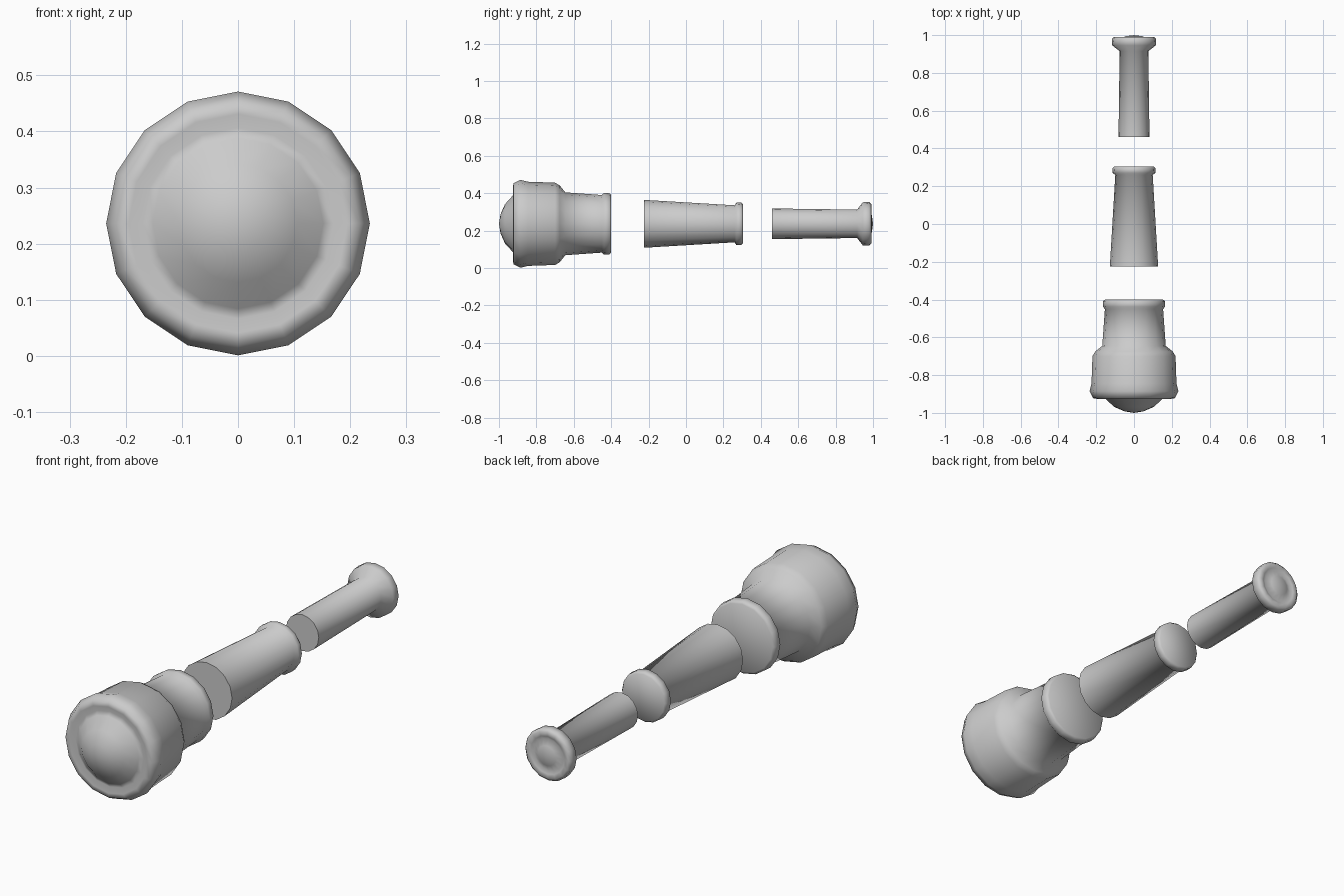
import bpy, bmesh, math

if "Cube" in bpy.data.objects:
    bpy.data.objects.remove(bpy.data.objects["Cube"])

SIDES = 16
AXIS_Z = 0.236


def lathe(name, profile):
    """Spin a (y, radius) profile round the long axis; zero radius closes an end."""
    bm = bmesh.new()
    rings = []
    for y, r in profile:
        if r == 0:
            rings.append([bm.verts.new((0, y, 0))])
        else:
            rings.append([bm.verts.new((r * math.sin(i * math.tau / SIDES), y,
                                        r * math.cos(i * math.tau / SIDES)))
                          for i in range(SIDES)])
    for a, b in zip(rings, rings[1:]):
        for i in range(SIDES):
            j = (i + 1) % SIDES
            if len(a) == 1:
                bm.faces.new((a[0], b[i], b[j]))
            elif len(b) == 1:
                bm.faces.new((a[i], b[0], a[j]))
            else:
                bm.faces.new((a[i], b[i], b[j], a[j]))
    # flat caps on blunt ends
    for ring in (rings[0], rings[-1]):
        if len(ring) > 1:
            bm.faces.new(ring)
    bmesh.ops.recalc_face_normals(bm, faces=bm.faces)
    me = bpy.data.meshes.new(name)
    bm.to_mesh(me)
    bm.free()
    ob = bpy.data.objects.new(name, me)
    ob.location.z = AXIS_Z
    bpy.context.collection.objects.link(ob)
    bpy.ops.object.select_all(action='DESELECT')
    ob.select_set(True)
    bpy.context.view_layer.objects.active = ob
    bpy.ops.object.shade_smooth_by_angle(angle=math.radians(65))
    return ob


# wide front barrel with domed lens, rim, shoulder and rear collar
lathe("front_barrel", [
    (-1.0, 0), (-0.992, 0.05), (-0.968, 0.105), (-0.925, 0.152),
    (-0.915, 0.17), (-0.926, 0.195), (-0.922, 0.217), (-0.885, 0.235),
    (-0.845, 0.225), (-0.70, 0.22), (-0.675, 0.205), (-0.645, 0.168),
    (-0.45, 0.154), (-0.438, 0.165), (-0.408, 0.163), (-0.40, 0.153)])

# tapered middle tube with collar
lathe("middle_tube", [
    (-0.225, 0.128), (0.26, 0.099), (0.27, 0.114), (0.295, 0.113), (0.305, 0.105)])

# narrow rear tube with flared eyepiece
lathe("eyepiece_tube", [
    (0.46, 0.082), (0.915, 0.076), (0.945, 0.115), (0.98, 0.117),
    (0.991, 0.105), (0.988, 0.085), (0.981, 0.072), (0.994, 0.045), (1.0, 0)])
